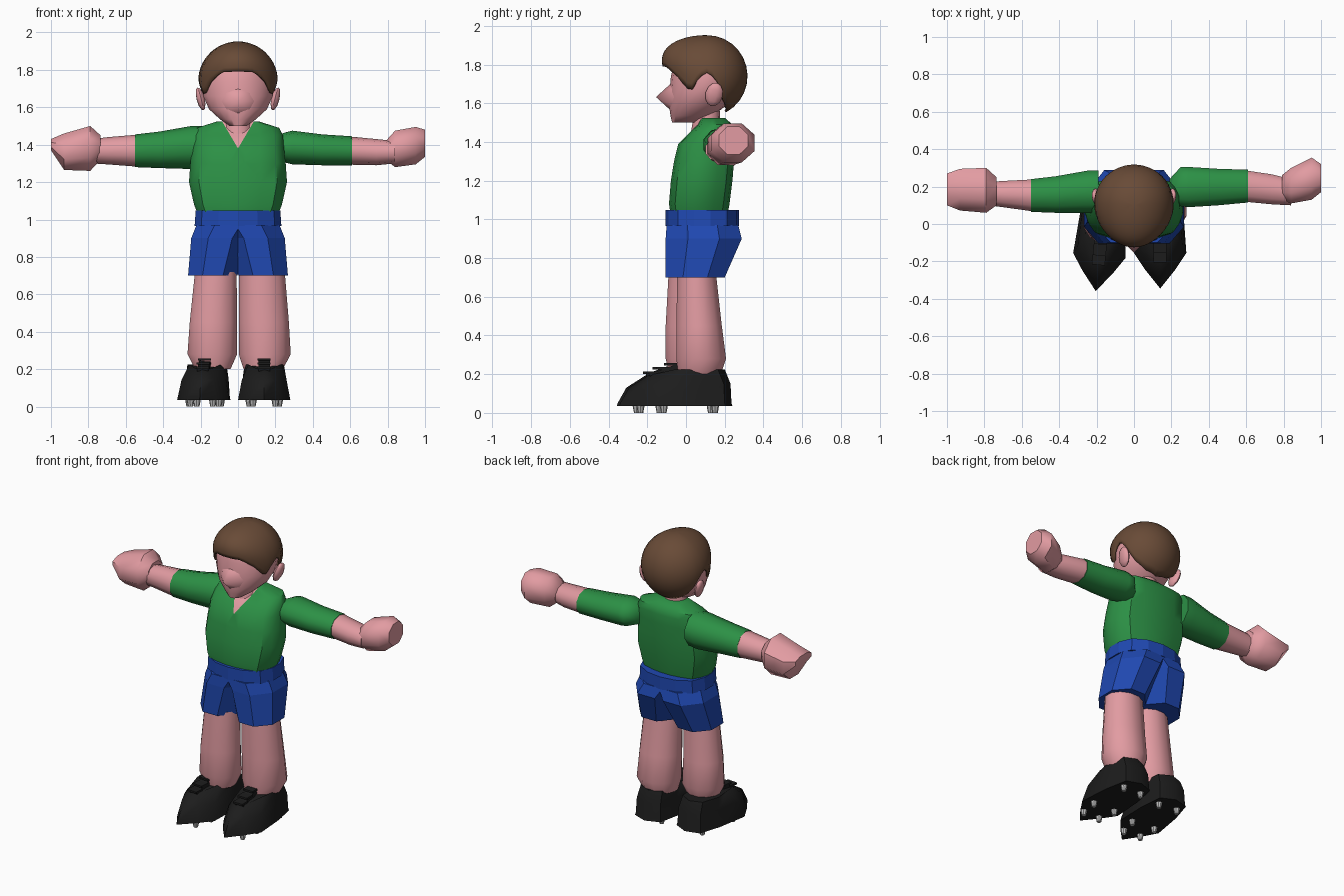
import bpy, bmesh, math
from mathutils import Matrix

if "Cube" in bpy.data.objects:
    bpy.data.objects.remove(bpy.data.objects["Cube"])


def material(name, rgb):
    m = bpy.data.materials.new(name)
    m.diffuse_color = (*rgb, 1)
    m.use_nodes = True
    m.node_tree.nodes["Principled BSDF"].inputs["Base Color"].default_value = m.diffuse_color
    return m


SKIN = material("skin pink", (0.76, 0.33, 0.36))
GREEN = material("shirt green", (0.025, 0.28, 0.06))
BLUE = material("shorts blue", (0.014, 0.065, 0.44))
BROWN = material("hair brown", (0.14, 0.07, 0.038))
BLACK = material("boot black", (0.012, 0.012, 0.012))
GREY = material("stud grey", (0.5, 0.5, 0.5))


def finish(name, bm, mats, smooth=None):
    bmesh.ops.recalc_face_normals(bm, faces=bm.faces[:])
    me = bpy.data.meshes.new(name)
    bm.to_mesh(me)
    bm.free()
    ob = bpy.data.objects.new(name, me)
    bpy.context.collection.objects.link(ob)
    for m in mats:
        me.materials.append(m)
    if smooth:
        bpy.ops.object.select_all(action='DESELECT')
        ob.select_set(True)
        bpy.context.view_layer.objects.active = ob
        bpy.ops.object.shade_smooth_by_angle(angle=math.radians(smooth))
    return ob


def loft(rings, caps=True):
    """Skin a list of equal-length point rings."""
    bm = bmesh.new()
    vs = [[bm.verts.new(p) for p in r] for r in rings]
    n = len(vs[0])
    for a, b in zip(vs, vs[1:]):
        for i in range(n):
            j = (i + 1) % n
            bm.faces.new((a[i], a[j], b[j], b[i]))
    if caps:
        bm.faces.new(vs[0])
        bm.faces.new(vs[-1])
    return bm


def oval(n, u0, u1, v0, v1, e=1.0, turn=0.5):
    """Superellipse filling the box u0..u1, v0..v1."""
    unit = []
    for i in range(n):
        a = 2 * math.pi * (i + turn) / n
        c, s = math.cos(a), math.sin(a)
        k = max(abs(c), abs(s)) ** (1 - e)
        unit.append((c / k, s / k))
    mc, ms = max(abs(c) for c, s in unit), max(abs(s) for c, s in unit)
    return [((u0 + u1) / 2 + c / mc * (u1 - u0) / 2, (v0 + v1) / 2 + s / ms * (v1 - v0) / 2)
            for c, s in unit]


def stack(rows, n, e=1.0, turn=0.5):
    """Vertical loft from rows (z, x0, x1, y0, y1)."""
    return loft([[(x, y, r[0]) for x, y in oval(n, *r[1:], e, turn)] for r in rows])


# Shirt body with a V neck cut into the front
bm = stack([(1.03, -.215, .215, -.08, .215), (1.08, -.235, .235, -.088, .225),
            (1.2, -.262, .262, -.078, .24), (1.3, -.255, .255, -.062, .248),
            (1.39, -.245, .245, -.04, .25), (1.45, -.24, .24, .02, .25),
            (1.49, -.22, .22, .06, .24), (1.525, -.11, .11, .075, .2)], 20, .68)
for s in (1, -1):
    front = [f for f in bm.faces if f.calc_center_median().y < .1 and f.calc_center_median().z > 1.3]
    geom = front + list({e for f in front for e in f.edges}) + list({v for f in front for v in f.verts})
    bmesh.ops.bisect_plane(bm, geom=geom, plane_co=(0, 0, 1.38), plane_no=(-1.7 * s, 0, 1))
for f in bm.faces:
    c = f.calc_center_median()
    f.material_index = int(c.y < .1 and c.z > 1.381 + 1.7 * abs(c.x))
finish("shirt", bm, [GREEN, SKIN], 40)

# Waist seen inside the waistband, neck
finish("waist", stack([(.95, -.2, .2, -.08, .25), (1.035, -.2, .2, -.08, .25)], 16), [SKIN], 40)
finish("neck", stack([(1.42, -.08, .08, .02, .18), (1.56, -.068, .068, .045, .175)], 14), [SKIN], 40)

# Head and nose
finish("head", stack([(1.50, -.045, .045, -.072, .06), (1.535, -.095, .095, -.08, .14),
                      (1.59, -.155, .155, -.088, .21), (1.66, -.186, .186, -.085, .265),
                      (1.74, -.19, .19, -.078, .285), (1.83, -.165, .165, -.055, .25),
                      (1.89, -.09, .09, 0, .19)], 18), [SKIN], 60)
bm = bmesh.new()
tip = bm.verts.new((0, -.155, 1.632))
base = [bm.verts.new((.1 * math.sin(a), -.078 + .03 * math.sin(a) ** 2, 1.632 + .07 * math.cos(a)))
        for a in (i * math.pi / 4 for i in range(8))]
for i in range(8):
    bm.faces.new((tip, base[i], base[(i + 1) % 8]))
finish("nose", bm, [SKIN], 179)

# Ears
for s in (1, -1):
    bm = bmesh.new()
    bmesh.ops.create_uvsphere(bm, u_segments=10, v_segments=6, radius=1)
    bm.transform(Matrix.Translation((s * .2, .145, 1.645)) @ Matrix.Rotation(-.25, 4, 'X')
                 @ Matrix.Rotation(s * .25, 4, 'Y') @ Matrix.Diagonal((.022, .045, .064, 1)))
    finish("ear", bm, [SKIN], 50)

# Hair: a dome whose lower edge follows the hairline around the head
HAIRLINE = [(0, 76), (25, 77), (45, 92), (65, 113), (78, 92), (90, 85), (102, 92),
            (118, 125), (140, 143), (180, 152)]


def hairline(a):
    for (a0, p0), (a1, p1) in zip(HAIRLINE, HAIRLINE[1:]):
        if a <= a1:
            return p0 + (p1 - p0) * (a - a0) / (a1 - a0)


rings = []
for k in range(1, 13):
    ring = []
    for i in range(48):
        a = i * 7.5
        p = math.radians(hairline(min(a, 360 - a)) * k / 12)
        t = math.radians(a)
        # The dome is fuller towards the forehead
        bulge = .055 * max(0, math.cos(t)) * math.sin(min(2 * p, math.pi))
        ring.append((.213 * math.sin(p) * math.sin(t), .108 - .21 * math.sin(p) * math.cos(t) - bulge,
                     1.74 + .212 * math.cos(p)))
    rings.append(ring)
bm = loft(rings, caps=False)
top = bm.verts.new((0, .1, 1.952))
bm.verts.ensure_lookup_table()
for i in range(48):
    bm.faces.new((top, bm.verts[i], bm.verts[(i + 1) % 48]))
hair = finish("hair", bm, [BROWN], 50)
mod = hair.modifiers.new("thickness", 'SOLIDIFY')
mod.thickness = .014
mod.offset = -1


# Arms: rows are (x, y0, y1, z0, z1)
def arm(rows, n, e=1.0):
    return loft([[(r[0], y, z) for y, z in oval(n, *r[1:], e)] for r in rows])


ARMS = {
    "right": ([(-.19, .06, .285, 1.28, 1.50), (-.25, .06, .285, 1.27, 1.50), (-.42, .06, .255, 1.275, 1.47),
               (-.55, .065, .24, 1.28, 1.455)],
              [(-.545, .068, .238, 1.283, 1.453), (-.7, .09, .23, 1.295, 1.44), (-.78, .10, .225, 1.30, 1.43)],
              [(-.735, .10, .25, 1.32, 1.45), (-.79, .06, .30, 1.26, 1.50), (-.93, .072, .295, 1.265, 1.46),
               (-1.0, .10, .27, 1.37, 1.43)]),
    "left": ([(.19, .11, .24, 1.32, 1.44), (.25, .095, .305, 1.305, 1.465), (.29, .09, .305, 1.295, 1.475),
              (.45, .10, .295, 1.29, 1.455), (.61, .115, .29, 1.29, 1.445)],
             [(.605, .118, .285, 1.293, 1.443), (.74, .105, .265, 1.29, 1.43), (.84, .10, .24, 1.30, 1.42)],
             [(.79, .13, .26, 1.32, 1.42), (.84, .11, .30, 1.28, 1.475), (.95, .13, .355, 1.295, 1.495),
              (1.0, .17, .32, 1.335, 1.48)]),
}
for side, (sleeve, forearm, hand) in ARMS.items():
    finish(side + "_sleeve", arm(sleeve, 10, .9), [GREEN], 60)
    finish(side + "_forearm", arm(forearm, 10, .9), [SKIN], 60)
    finish(side + "_hand", arm(hand, 8, .75), [SKIN], 47)

# Shorts: waistband and two flared legs that merge at the hips
finish("waistband", stack([(.965, -.232, .232, -.105, .275), (1.048, -.226, .226, -.105, .275)], 14, .75), [BLUE])
for s in (1, -1):
    rows = [(.70, .003, .267, -.105, .20), (.9, -.06, .25, -.105, .288), (.97, -.11, .222, -.1, .27)]
    bm = stack([(z, *sorted((s * a, s * b)), c, d) for z, a, b, c, d in rows], 8, .7)
    finish("shorts_leg", bm, [BLUE])

# Legs
finish("left_leg", stack([(.2, .03, .24, -.04, .18), (.28, .004, .282, -.05, .207),
                          (.45, .005, .272, -.05, .185), (.72, .006, .25, -.045, .155)], 12), [SKIN], 50)
finish("right_leg", stack([(.2, -.23, -.04, -.085, .10), (.28, -.27, -.005, -.105, .13),
                           (.45, -.258, -.006, -.105, .115), (.72, -.23, -.007, -.09, .10)], 12), [SKIN], 50)

# Boots: half outlines at the sole, toe box and collar, mirrored across the boot
OUTLINES = [
    [(0, -.35, .035), (.08, -.25, .035), (.14, -.16, .035), (.125, .05, .035), (.095, .2, .035), (0, .235, .035)],
    [(0, -.345, .05), (.078, -.247, .05), (.137, -.158, .05), (.122, .05, .05), (.092, .195, .05), (0, .23, .05)],
    [(0, -.3, .13), (.06, -.23, .14), (.12, -.13, .14), (.115, .05, .15), (.088, .19, .15), (0, .225, .15)],
    [(0, -.19, .2), (.035, -.17, .2), (.085, -.06, .225), (.105, .04, .225), (.08, .16, .225), (0, .195, .225)],
]
for side, x, y, spin in (("left", .14, .005, 0), ("right", -.17, -.01, -.1)):
    place = Matrix.Translation((x, y, 0)) @ Matrix.Rotation(spin, 4, 'Z')
    bm = loft([h + [(-a, b, c) for a, b, c in h[-2:0:-1]] for h in OUTLINES])
    bm.transform(place)
    finish(side + "_boot", bm, [BLACK], 55)
    # Laces
    bm = bmesh.new()
    for ly, lz in ((-.18, .208), (-.13, .23), (-.07, .252)):
        bmesh.ops.create_cube(bm, size=1, matrix=place @ Matrix.Translation((0, ly, lz))
                              @ Matrix.Diagonal((.07, .06, .012, 1)))
    bmesh.ops.create_cube(bm, size=1, matrix=place @ Matrix.Translation((0, -.11, .215))
                          @ Matrix.Rotation(.35, 4, 'X') @ Matrix.Diagonal((.06, .17, .03, 1)))
    finish(side + "_laces", bm, [BLACK])
    # Studs
    bm = bmesh.new()
    for sx in (1, -1):
        for w, sy in ((.06, -.24), (.08, -.12), (.065, .145)):
            bmesh.ops.create_cone(bm, cap_ends=True, segments=8, radius1=.014, radius2=.021, depth=.036,
                                  matrix=place @ Matrix.Translation((sx * w, sy, .018)))
    finish(side + "_studs", bm, [GREY])
